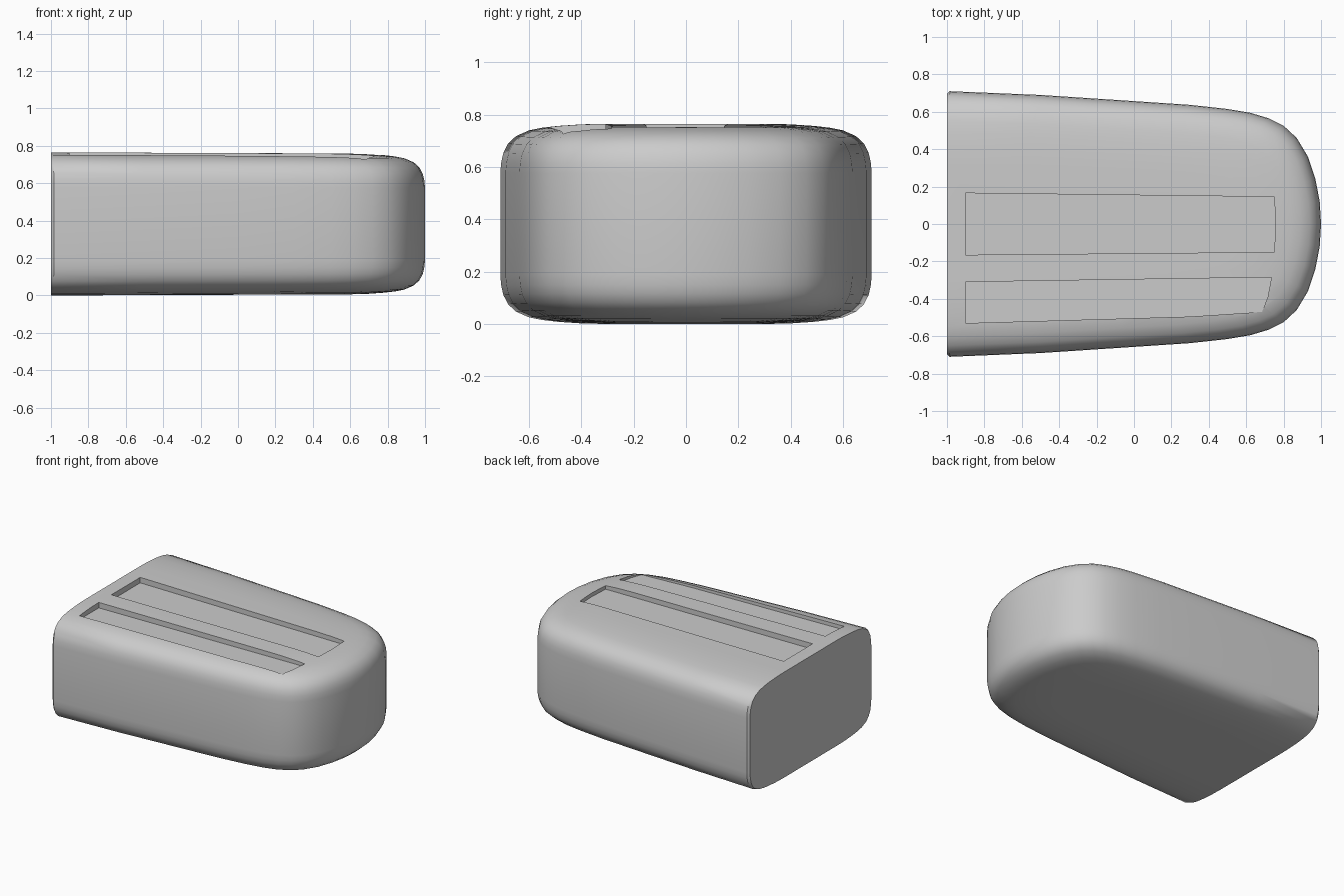
import bpy, bmesh

if "Cube" in bpy.data.objects:
    bpy.data.objects.remove(bpy.data.objects["Cube"])

# Half of the plan outline, from the flat back round to the front tip
HALF = [(-1, .695), (-.985, .71), (-.5, .69), (0, .657), (.3, .637), (.5, .615),
        (.62, .595), (.72, .565), (.8, .525), (.87, .46), (.93, .36), (.97, .24), (.993, .12)]
OUTLINE = HALF + [(1, 0)] + [(x, -y) for x, y in reversed(HALF)]

# Rounded edge: inset from the outline against height
EDGE = [(0, .58), (.004, .62), (.012, .655), (.03, .69), (.06, .718),
        (.11, .74), (.16, .75), (.22, .757), (.31, .763), (.4, .765)]
TOP = .765
LAYERS = [(d, TOP - z) for d, z in reversed(EDGE)] + EDGE


def make_object(name, bm):
    bmesh.ops.recalc_face_normals(bm, faces=bm.faces)
    mesh = bpy.data.meshes.new(name)
    bm.to_mesh(mesh)
    bm.free()
    obj = bpy.data.objects.new(name, mesh)
    bpy.context.collection.objects.link(obj)
    return obj


def stack(name, rings):
    """Skin a stack of closed rings and cap both ends."""
    bm = bmesh.new()
    loops = [[bm.verts.new(p) for p in ring] for ring in rings]
    for a, b in zip(loops, loops[1:]):
        for i in range(len(a)):
            j = (i + 1) % len(a)
            bm.faces.new((a[i], a[j], b[j], b[i]))
    bm.faces.new(loops[0])
    bm.faces.new(loops[-1])
    return make_object(name, bm)


def layer(d, z):
    """Outline pulled in at the front and sides, slightly lower to the front."""
    ring = []
    for x, y in OUTLINE:
        px = x - d * (x + 1) / 2
        py = y * (1 - d / .71)
        ring.append((px, py, TOP / 2 + (z - TOP / 2) * (1 - .01 * (px + 1))))
    return ring


# Main block
body = stack("body", [layer(d, z) for d, z in LAYERS])

# Two shallow pockets in the top
pockets = {
    "centre_pocket": [(-.9, -.165), (.75, -.15), (.757, 0), (.75, .145), (-.9, .165)],
    "side_pocket": [(-.9, -.53), (.3, -.495), (.685, -.47), (.715, -.39), (.735, -.285), (-.9, -.31)],
}
bpy.context.view_layer.objects.active = body
for name, outline in pockets.items():
    cutter = stack(name + "_cutter", [[(x, y, z) for x, y in outline] for z in (.725, .9)])
    cutter.hide_render = True
    cutter.hide_set(True)
    mod = body.modifiers.new(name, 'BOOLEAN')
    mod.operation = 'DIFFERENCE'
    mod.solver = 'EXACT'
    mod.object = cutter
    bpy.ops.object.modifier_apply(modifier=mod.name)
    bpy.data.objects.remove(cutter)

# Smooth shading with crisp back and pocket edges
body.select_set(True)
bpy.ops.object.shade_smooth_by_angle(angle=.7)
